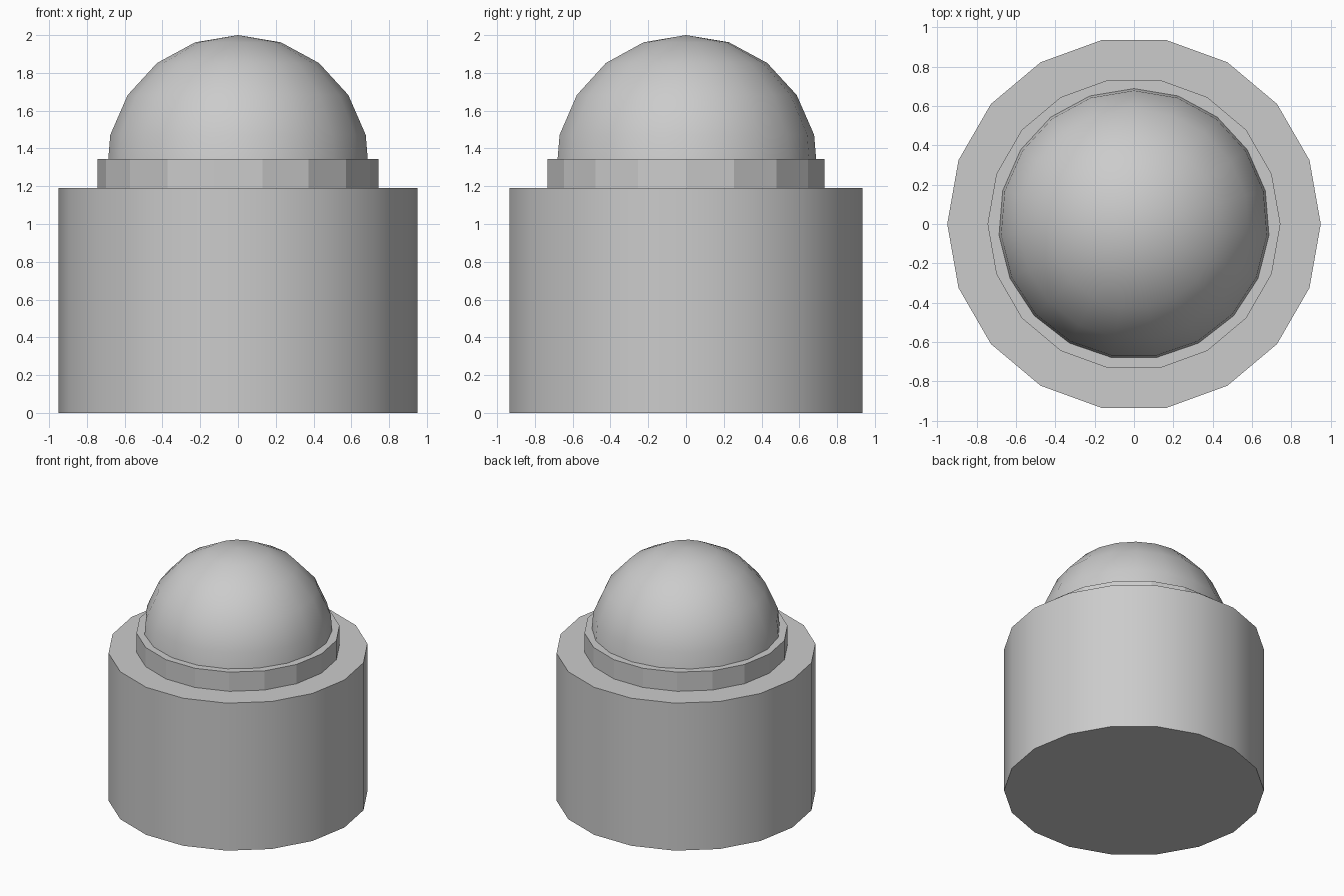
import bpy
import bmesh
from math import sin, cos, pi

cube = bpy.data.objects.get("Cube")
if cube:
    bpy.data.objects.remove(cube, do_unlink=True)

GREY = (0.6, 0.6, 0.6, 1.0)
material = bpy.data.materials.new("plain grey")
material.use_nodes = True
material.diffuse_color = GREY
material.node_tree.nodes["Principled BSDF"].inputs["Base Color"].default_value = GREY


def lathe(name, profile, sides, start, smooth):
    """Turn a top-to-bottom (radius, height) profile about z, capping open ends."""
    bm = bmesh.new()
    rings = []
    for radius, z in profile:
        if radius < 1e-6:
            rings.append([bm.verts.new((0, 0, z))] * sides)
        else:
            angles = [start + 2 * pi * i / sides for i in range(sides)]
            rings.append([bm.verts.new((radius * cos(a), radius * sin(a), z)) for a in angles])
    for upper, lower in zip(rings, rings[1:]):
        for i in range(sides):
            j = (i + 1) % sides
            corners = dict.fromkeys((upper[i], lower[i], lower[j], upper[j]))
            bm.faces.new(list(corners)).smooth = smooth
    for ring in (rings[0], rings[-1]):
        if ring[0] is not ring[1]:
            bm.faces.new(ring)
    bmesh.ops.recalc_face_normals(bm, faces=bm.faces)
    # Keep the rims crisp
    for edge in bm.edges:
        if edge.calc_face_angle(0) > pi / 4:
            edge.smooth = False
    mesh = bpy.data.meshes.new(name)
    bm.to_mesh(mesh)
    bm.free()
    mesh.materials.append(material)
    obj = bpy.data.objects.new(name, mesh)
    bpy.context.collection.objects.link(obj)
    return obj


# Wide drum and the narrower faceted collar on top of it
lathe("base_drum", [(0.95, 1.19), (0.95, 0)], 18, 0, True)
lathe("collar", [(0.745, 1.345), (0.745, 1.15)], 18, 0, False)

# Dome seated in the collar, with one corner towards the back
DOME_SIDES = 19
DOME_RADIUS = 0.7
step = 2 * pi / DOME_SIDES
arc = [(DOME_RADIUS * sin(i * step), 2 - DOME_RADIUS * (1 - cos(i * step))) for i in range(6)]
lathe("dome", arc, DOME_SIDES, pi / 2, True)
